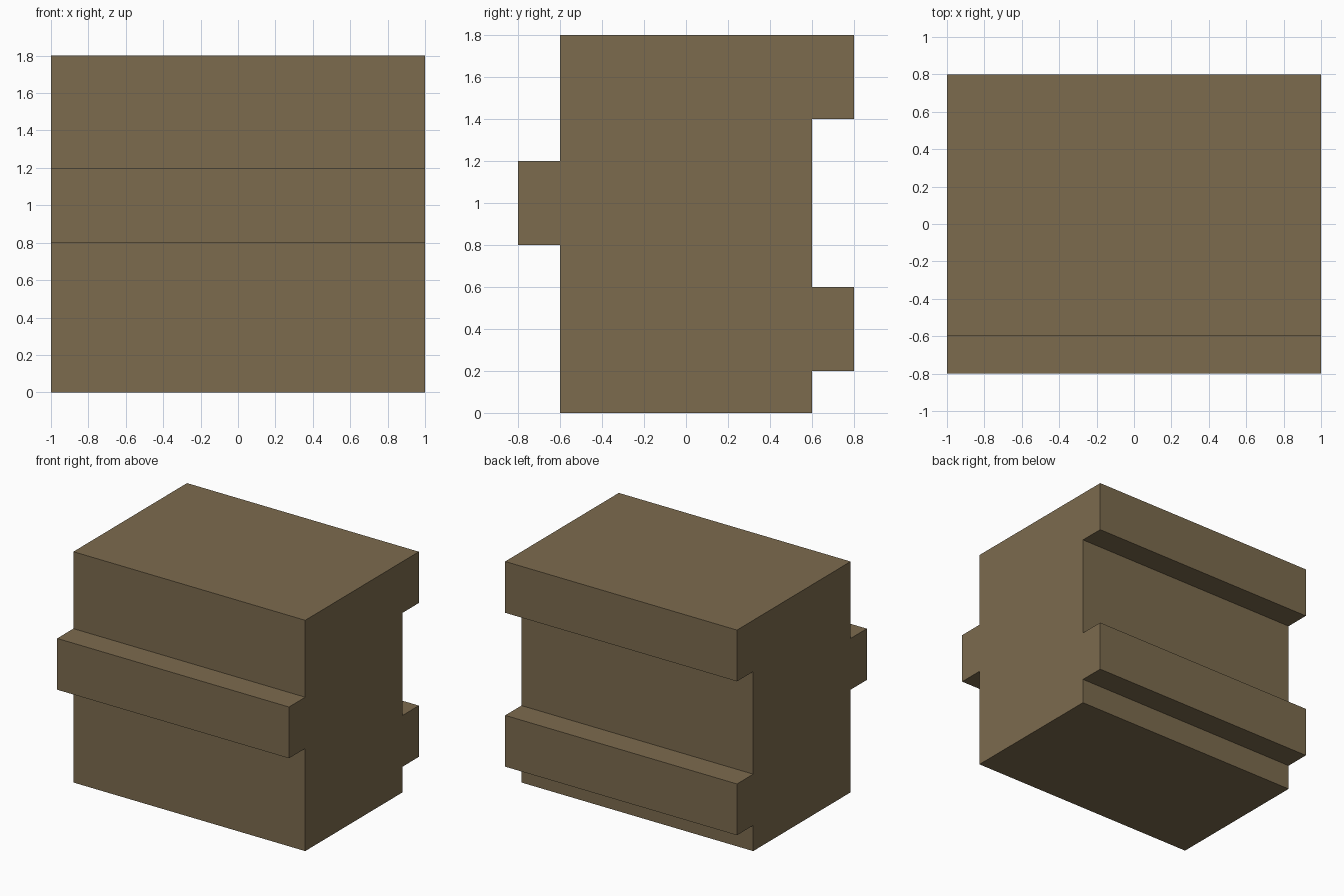
import bpy
import bmesh

if "Cube" in bpy.data.objects:
    bpy.data.objects.remove(bpy.data.objects["Cube"])

# Side profile (y, z), counter-clockwise seen from +x
PROFILE = [
    (-0.6, 0.0), (0.6, 0.0),
    (0.6, 0.2), (0.8, 0.2), (0.8, 0.6), (0.6, 0.6),        # lower back rib
    (0.6, 1.4), (0.8, 1.4), (0.8, 1.8),                    # upper back rib
    (-0.6, 1.8),
    (-0.6, 1.2), (-0.8, 1.2), (-0.8, 0.8), (-0.6, 0.8),    # front rib
]
HALF_WIDTH = 1.0

brown = bpy.data.materials.new("brown")
brown.diffuse_color = (0.202, 0.147, 0.076, 1.0)
brown.use_nodes = True
brown.node_tree.nodes["Principled BSDF"].inputs["Base Color"].default_value = brown.diffuse_color

# Ribbed block: the profile swept along x
bm = bmesh.new()
face = bm.faces.new([bm.verts.new((-HALF_WIDTH, y, z)) for y, z in PROFILE])
swept = bmesh.ops.extrude_face_region(bm, geom=[face], use_keep_orig=True)
verts = [g for g in swept["geom"] if isinstance(g, bmesh.types.BMVert)]
bmesh.ops.translate(bm, verts=verts, vec=(2 * HALF_WIDTH, 0, 0))
bmesh.ops.recalc_face_normals(bm, faces=bm.faces[:])

mesh = bpy.data.meshes.new("ribbed_block")
bm.to_mesh(mesh)
bm.free()
mesh.materials.append(brown)
block = bpy.data.objects.new("ribbed_block", mesh)
bpy.context.collection.objects.link(block)
